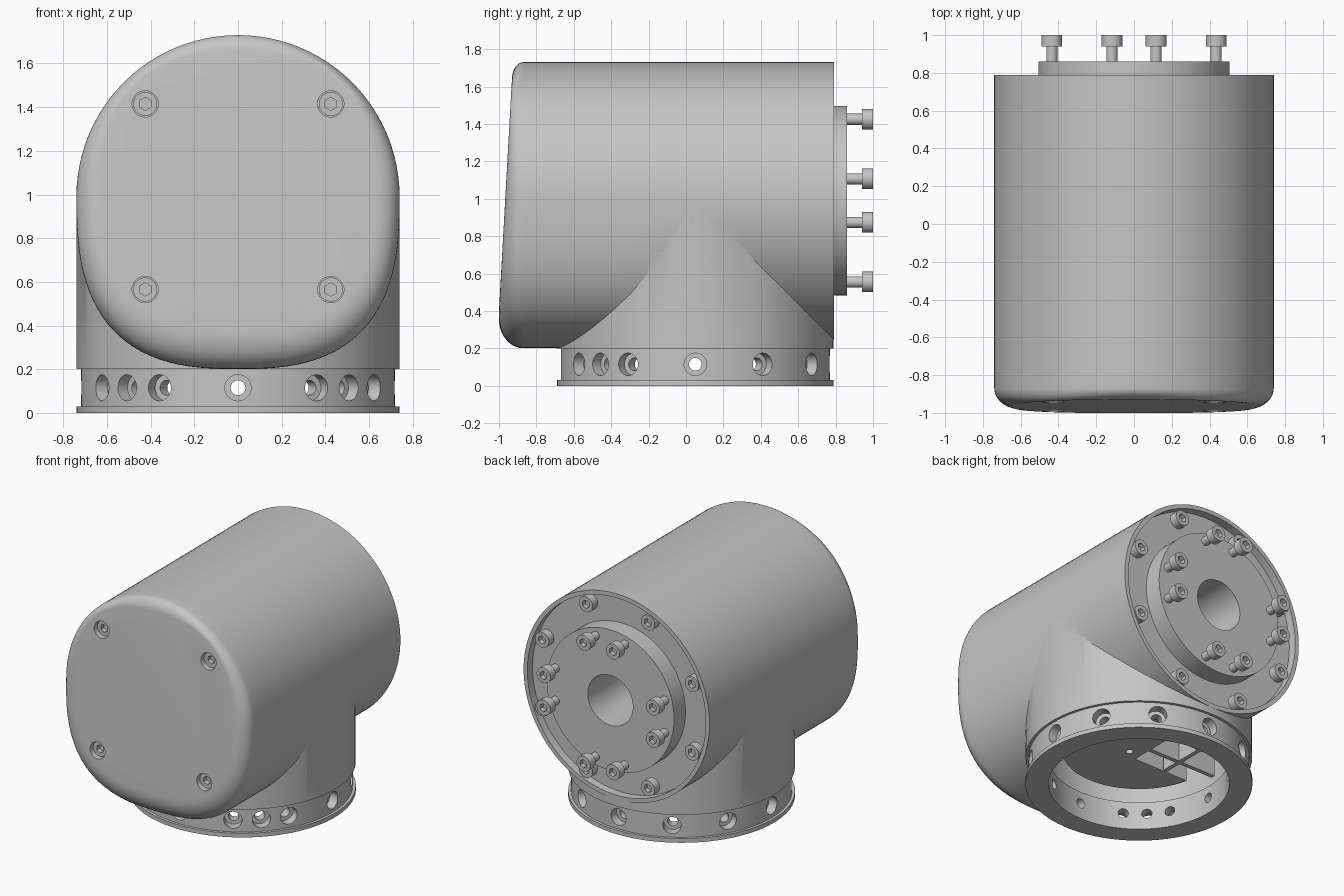
import bpy, bmesh, math
from mathutils import Matrix, Vector

if "Cube" in bpy.data.objects:
    bpy.data.objects.remove(bpy.data.objects["Cube"], do_unlink=True)

grey = bpy.data.materials.new("machined grey")
grey.use_nodes = True
GREY = (0.56, 0.56, 0.56, 1)
grey.diffuse_color = GREY
grey.node_tree.nodes["Principled BSDF"].inputs["Base Color"].default_value = GREY

R = 0.74          # housing radius
AXIS = 0.99       # height of the horizontal axis
NECK_Y = 0.05     # centre of the base ring
BACK = 0.79       # rear rim
FRONT = -0.87     # start of the rounded front edge


def finish(name, bm):
    bmesh.ops.recalc_face_normals(bm, faces=bm.faces)
    mesh = bpy.data.meshes.new(name)
    bm.to_mesh(mesh)
    bm.free()
    mesh.materials.append(grey)
    obj = bpy.data.objects.new(name, mesh)
    bpy.context.collection.objects.link(obj)
    return obj


def bridge(bm, rings, closed=False):
    n = len(rings[0])
    for i in range(len(rings) if closed else len(rings) - 1):
        a, b = rings[i], rings[(i + 1) % len(rings)]
        for j in range(n):
            k = (j + 1) % n
            bm.faces.new((a[j], a[k], b[k], b[j]))


def turned(name, origin, direction, profile, sides=96, hollow=False):
    """Revolve (radius, distance) pairs about an axis; capped, or a closed loop when hollow."""
    bm = bmesh.new()
    turn = Vector(direction).to_track_quat('Z', 'Y').to_matrix()
    rings = []
    for r, d in profile:
        angles = [math.tau * (i + 0.5) / sides for i in range(sides)]
        rings.append([bm.verts.new(Vector(origin) + turn @ Vector((r * math.cos(a), r * math.sin(a), d)))
                      for a in angles])
    bridge(bm, rings, hollow)
    if not hollow:
        bm.faces.new(rings[0])
        bm.faces.new(rings[-1])
    return finish(name, bm)


def cylinder(name, start, end, r, sides=96):
    span = Vector(end) - Vector(start)
    return turned(name, start, span, [(r, 0), (r, span.length)], sides)


def box(name, centre, size):
    bm = bmesh.new()
    bmesh.ops.create_cube(bm, size=1, matrix=Matrix.Translation(centre) @ Matrix.Diagonal((*size, 1)))
    return finish(name, bm)


def boolean(obj, tools, operation='DIFFERENCE'):
    bpy.context.view_layer.objects.active = obj
    for tool in tools:
        mod = obj.modifiers.new("cut", 'BOOLEAN')
        mod.operation, mod.object, mod.solver = operation, tool, 'EXACT'
        bpy.ops.object.modifier_apply(modifier=mod.name)
        bpy.data.objects.remove(tool, do_unlink=True)


def smooth(obj):
    bpy.ops.object.select_all(action='DESELECT')
    obj.select_set(True)
    bpy.context.view_layer.objects.active = obj
    bpy.ops.object.shade_smooth_by_angle(angle=math.radians(28))


# --- housing: round at the back, squarer underneath at the front
def outline(half, up, down, upper_power, lower_power, sides=96):
    """Closed superellipse with its own height and power above and below the axis."""
    points = []
    for i in range(sides):
        a = math.tau * i / sides
        c, s = math.cos(a), math.sin(a)
        height, power = (up, upper_power) if s >= 0 else (down, lower_power)
        points.append((half * math.copysign(abs(c) ** (2 / power), c),
                       height * math.copysign(abs(s) ** (2 / power), s)))
    return points


def section(square):
    return outline(R, R, R + 0.049 * square, 2, 2 + 0.7 * square)


def front_y(z):
    return -0.93 - 0.056 * (1.65 - z)


bm = bmesh.new()
rings = []
STEPS = 10
face_outline = outline(0.625, 0.66, 0.61, 2.6, 2.8)
for i in range(STEPS, 0, -1):
    t = math.pi / 2 * i / STEPS
    blend = 1 - math.cos(t)
    ring = []
    for (x, h), (fx, fh) in zip(section(1), face_outline):
        z = AXIS + h + (fh - h) * blend
        y = FRONT + (front_y(z) - FRONT) * math.sin(t)
        ring.append(bm.verts.new((x + (fx - x) * blend, y, z)))
    rings.append(ring)
LOFT = 20
for i in range(LOFT + 1):
    y = FRONT + (BACK - FRONT) * i / LOFT
    u = min(1, max(0, (y + 0.3) / 0.6))
    square = 1 - u * u * (3 - 2 * u)
    rings.append([bm.verts.new((x, y, AXIS + h)) for x, h in section(square)])
bridge(bm, rings)
bm.faces.new(rings[0])
bm.faces.new(rings[-1])
housing = finish("housing", bm)

boolean(housing, [cylinder("neck", (0, NECK_Y, 0.2), (0, NECK_Y, 0.975), 0.739)], 'UNION')

front_points = [(x, z) for x in (-0.425, 0.425) for z in (0.565, 1.415)]
cutters = [cylinder("rear_recess", (0, 0.73, AXIS), (0, 1, AXIS), 0.71),
           cylinder("rear_bore", (0, 0.25, AXIS), (0, 1, AXIS), 0.18, 48),
           cylinder("neck_cavity", (0, NECK_Y, 0.1), (0, NECK_Y, 0.5), 0.65)]
cutters += [cylinder("screw_pocket", (x, -0.86, z), (x, -1.1, z), 0.06, 32) for x, z in front_points]
boolean(housing, cutters)
smooth(housing)

# --- base ring with counterbored radial holes
ring = turned("base_ring", (0, NECK_Y, 0), (0, 0, 1),
              [(0.59, 0), (R, 0), (R, 0.03), (0.72, 0.03), (0.72, 0.2), (0.59, 0.2)], hollow=True)
for degrees in list(range(0, 360, 30)) + [45, 315]:
    a = math.radians(degrees)
    out = Vector((math.sin(a), -math.cos(a), 0))
    boolean(ring, [turned("bolt_hole", (0, NECK_Y, 0.115), out,
                          [(0.034, 0.5), (0.034, 0.655), (0.06, 0.655), (0.06, 0.85)], 26)])
smooth(ring)

# --- internal shelf and ribs seen through the base ring
shelf = cylinder("inner_shelf", (0, NECK_Y, 0.25), (0, NECK_Y, 0.51), 0.5)
boolean(shelf, [box("shelf_cut", (-0.55, 0.45, 0.35), (1, 1, 0.6)),
                cylinder("shelf_hole", (0.04, 0, 0.2), (0.04, 0, 0.4), 0.025, 24)])
smooth(shelf)
for y in (0.1, 0.32):
    box("inner_rib", (-0.31, y, 0.38), (0.56, 0.03, 0.26))
box("inner_cross_rib", (-0.3, 0.24, 0.38), (0.03, 0.56, 0.26))

# --- rear output flange
flange = cylinder("output_flange", (0, 0.72, AXIS), (0, 0.86, AXIS), 0.507)
boolean(flange, [cylinder("flange_bore", (0, 0.6, AXIS), (0, 1, AXIS), 0.18, 48)])
smooth(flange)

# --- socket screws, modelled once pointing along +y with the head top at y = 0
screw = turned("screw", (0, 0, 0), (0, 1, 0),
               [(0.03, -0.16), (0.03, -0.06), (0.055, -0.06), (0.055, 0)], 32)
boolean(screw, [cylinder("hex_socket", (0, -0.035, 0), (0, 0.05, 0), 0.03, 6)])
smooth(screw)


def place(name, x, y, z, turn=0):
    copy = bpy.data.objects.new(name, screw.data)
    copy.location = (x, y, z)
    copy.rotation_euler.z = turn
    bpy.context.collection.objects.link(copy)


for quarter in range(4):
    for offset in (-15, 15):
        a = math.radians(90 * quarter + offset)
        place("flange_screw", 0.45 * math.cos(a), 1.0, AXIS + 0.45 * math.sin(a))
for i in range(8):
    a = math.radians(22.5 + 45 * i)
    place("rear_plate_screw", 0.645 * math.cos(a), 0.787, AXIS + 0.645 * math.sin(a))
for x, z in front_points:
    place("front_cover_screw", x, front_y(z) + 0.03, z, math.pi)
bpy.data.objects.remove(screw, do_unlink=True)
